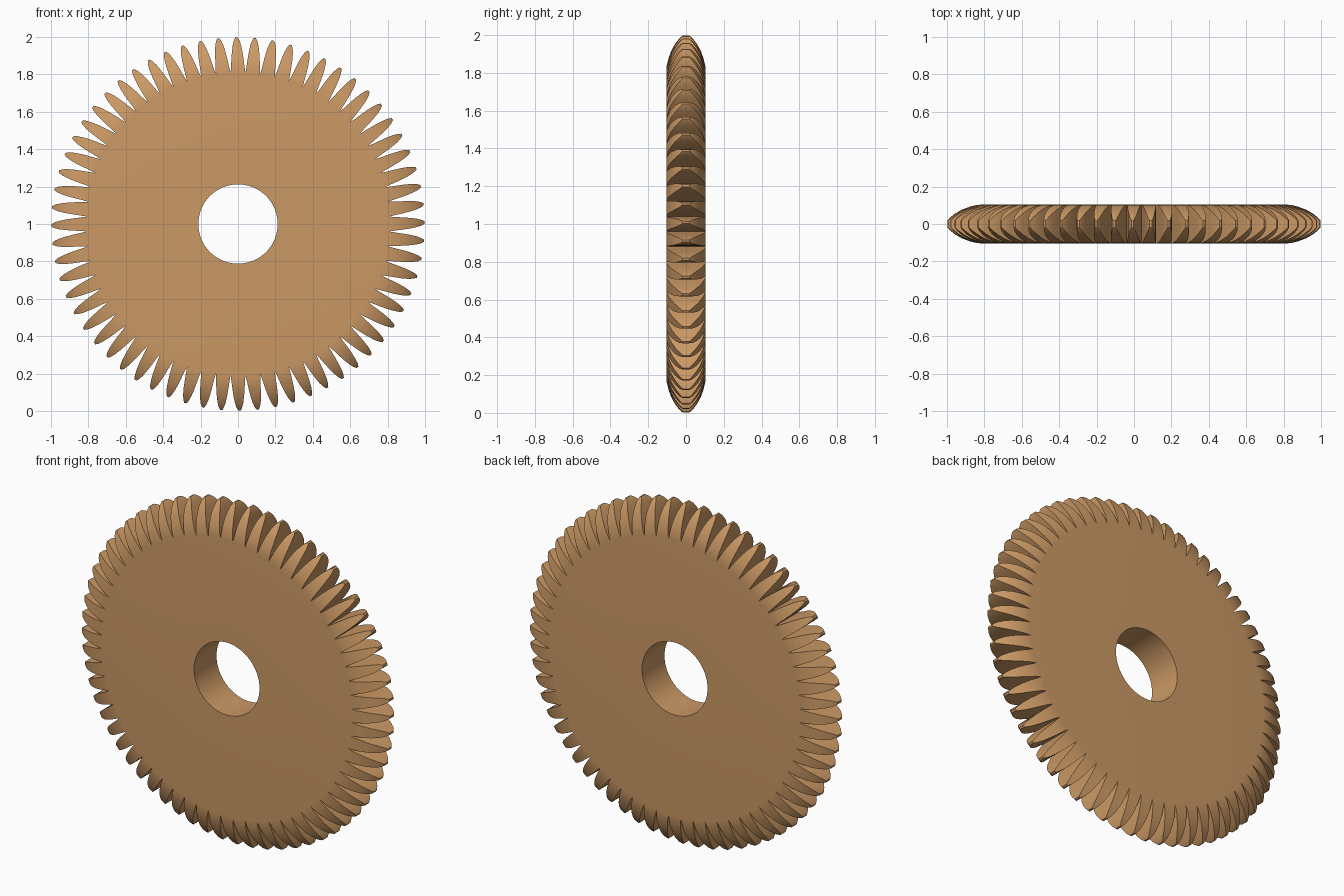
import bpy, bmesh
from math import pi, sin, cos

if "Cube" in bpy.data.objects:
    bpy.data.objects.remove(bpy.data.objects["Cube"])

TEETH = 64
PITCH = 2 * pi / TEETH
HOLE_R = 0.212
LEAN = 0.008  # slight sideways lean of the tooth tips

# Tooth stations: radius, half width as share of half pitch, half thickness
STATIONS = [
    (0.810, 1.00, 0.104),
    (0.840, 0.88, 0.102),
    (0.880, 0.76, 0.092),
    (0.920, 0.63, 0.077),
    (0.955, 0.48, 0.057),
    (0.982, 0.31, 0.036),
    (0.998, 0.12, 0.018),
]

bm = bmesh.new()


def point(r, a, y):
    return bm.verts.new((r * sin(a), y, 1 + r * cos(a)))


def quad(*v):
    bm.faces.new(v)


for i in range(TEETH):
    mid = i * PITCH
    rows = []
    # Disc sector from the bore, then the tapering tooth
    for r, w, h in [(HOLE_R, 1.0, 0.104)] + STATIONS:
        t = max(0, (r - 0.81) / 0.19)
        c, d = mid - LEAN * t, w * PITCH / 2
        rows.append([point(r, c - d, -h), point(r, c + d, -h),
                     point(r, c + d, h), point(r, c - d, h)])
    for k, (a, b) in enumerate(zip(rows, rows[1:])):
        quad(a[0], a[1], b[1], b[0])
        quad(a[2], a[3], b[3], b[2])
        if k > 0:  # tooth flanks
            quad(a[1], a[2], b[2], b[1])
            quad(a[3], a[0], b[0], b[3])
    quad(*rows[0])    # bore wall
    quad(*rows[-1])   # tooth tip

bmesh.ops.remove_doubles(bm, verts=bm.verts, dist=1e-4)
bmesh.ops.recalc_face_normals(bm, faces=bm.faces)

mesh = bpy.data.meshes.new("gear_wheel")
bm.to_mesh(mesh)
bm.free()
gear = bpy.data.objects.new("gear_wheel", mesh)
bpy.context.collection.objects.link(gear)

# Copper brown finish
mat = bpy.data.materials.new("copper_brown")
mat.diffuse_color = (0.60, 0.32, 0.13, 1)
mat.use_nodes = True
mat.node_tree.nodes["Principled BSDF"].inputs["Base Color"].default_value = mat.diffuse_color
mesh.materials.append(mat)

bpy.context.view_layer.objects.active = gear
gear.select_set(True)
bpy.ops.object.shade_smooth_by_angle(angle=0.4)
